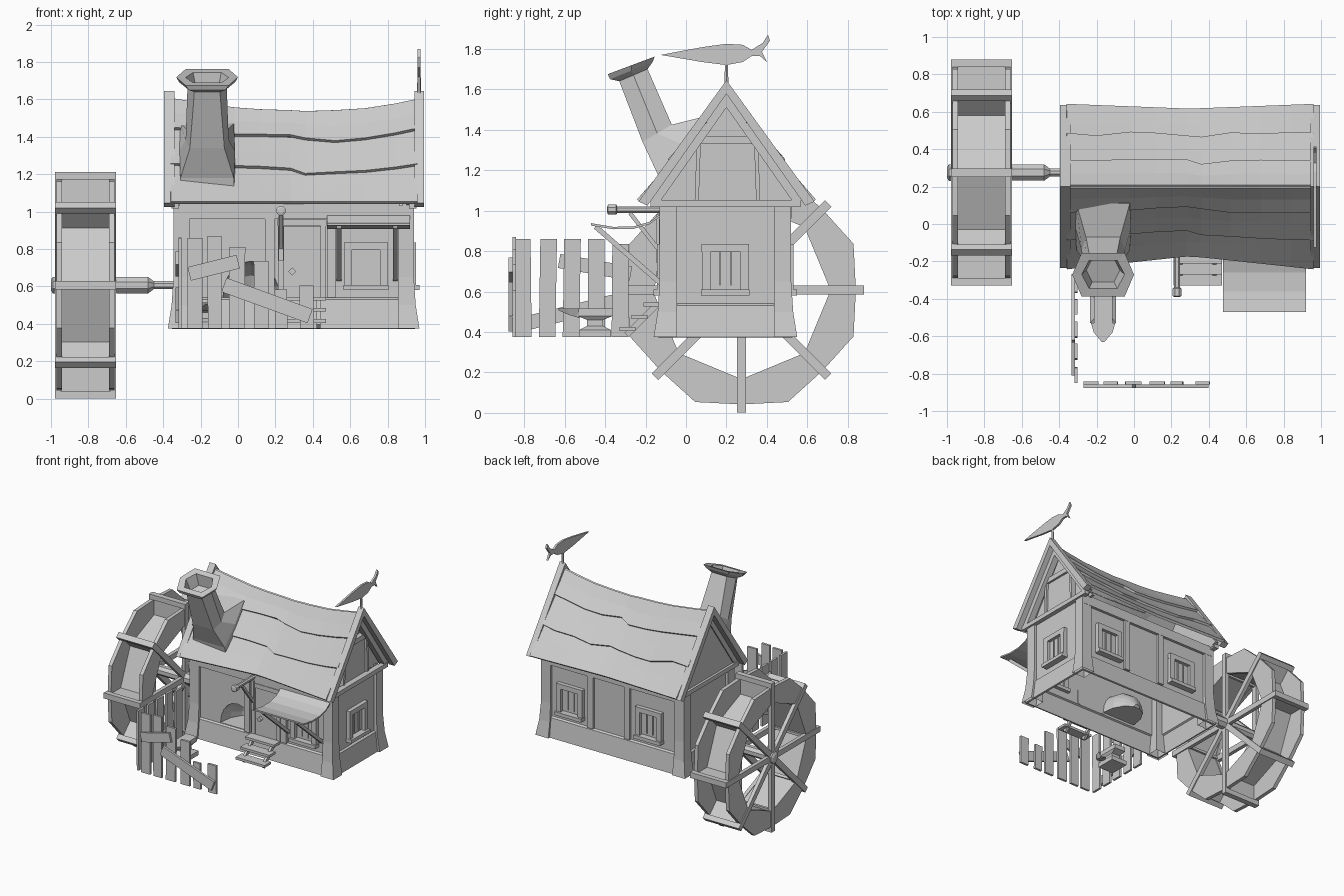
import bpy, bmesh, math, random
from mathutils import Vector, Matrix

if "Cube" in bpy.data.objects:
    bpy.data.objects.remove(bpy.data.objects["Cube"])

random.seed(4)
rad = math.radians


def add(name, bm):
    bmesh.ops.remove_doubles(bm, verts=bm.verts, dist=1e-5)
    bmesh.ops.recalc_face_normals(bm, faces=bm.faces)
    me = bpy.data.meshes.new(name)
    bm.to_mesh(me)
    bm.free()
    ob = bpy.data.objects.new(name, me)
    bpy.context.collection.objects.link(ob)
    return ob


def boxes(name, items, base=Matrix()):
    """items: (centre, size[, rotation degrees about], axis)"""
    bm = bmesh.new()
    for c, s, *r in items:
        rot = Matrix.Rotation(rad(r[1]), 4, r[0]) if r else Matrix()
        m = base @ Matrix.Translation(c) @ rot @ Matrix.Diagonal((*s, 1))
        bmesh.ops.create_cube(bm, size=1, matrix=m)
    return add(name, bm)


def loft(name, rings, caps=True):
    bm = bmesh.new()
    vs = [[bm.verts.new(p) for p in r] for r in rings]
    n = len(rings[0])
    for a, b in zip(vs, vs[1:]):
        for i in range(n):
            bm.faces.new((a[i], a[(i + 1) % n], b[(i + 1) % n], b[i]))
    if caps:
        bm.faces.new(vs[0])
        bm.faces.new(vs[-1])
    return add(name, bm)


def prism(name, pts, x0, x1):
    return loft(name, [[(x, y, z) for y, z in pts] for x in (x0, x1)])


def turned(name, sections, n=8, base=Matrix()):
    """sections: (distance along local x, radius)"""
    return loft(name, [[base @ Vector((x, r * math.cos(2 * math.pi * (i + .5) / n), r * math.sin(2 * math.pi * (i + .5) / n)))
                        for i in range(n)] for x, r in sections])


def rect(x0, x1, y0, y1, z, f=0):
    return [(x0 - f, y0 - f, z), (x1 + f, y0 - f, z), (x1 + f, y1 + f, z), (x0 - f, y1 + f, z)]


# House walls: open-bottomed shell with flared skirting and a hearth arch
walls = loft("walls", [rect(-.325, .92, -.11, .5, z, f) for z, f in
                       ((.375, .032), (.53, .014), (.54, 0), (1.05, 0))], caps=False)
sol = walls.modifiers.new("thickness", 'SOLIDIFY')
sol.thickness = .02
arch = [(.07 + .15 * math.cos(math.pi * i / 10), .545 + .19 * math.sin(math.pi * i / 10)) for i in range(11)]
cutter = loft("arch_cutter", [[(x, y, z) for x, z in arch] for y in (-.3, 0)])
cutter.hide_render = True
cut = walls.modifiers.new("arch", 'BOOLEAN')
cut.operation, cut.object = 'DIFFERENCE', cutter
dg = bpy.context.evaluated_depsgraph_get()
baked = bpy.data.meshes.new_from_object(walls.evaluated_get(dg))
walls.modifiers.clear()
walls.data = baked
bpy.data.objects.remove(cutter)
loft("hearth_pocket", [[(.07 + (x - .07) * k, y, .545 + (z - .545) * k) for x, z in arch]
                       for y, k in ((-.1, 1), (0, .9), (.08, .6), (.12, .15))], caps=False)

# Corner posts, open underneath like the walls
for sx, X in ((-1, -.345), (1, .94)):
    for sy, Y in ((-1, -.13), (1, .52)):
        rings = []
        for z, f in ((.375, .03), (.5, .01), (.65, 0), (1.04, 0)):
            x, y = X + sx * f, Y + sy * f
            rings.append([(x, y, z), (X - sx * .085, y, z), (X - sx * .085, Y - sy * .085, z), (x, Y - sy * .085, z)])
        loft("corner_post", rings, caps=False)

# Wall timbers
boxes("wall_timbers", [((x, y, .79), (.05, .03, .5)) for x in (.17, .5) for y in (-.115, .505)]
      + [((.3, y, 1.0), (1.26, .04, .08)) for y in (-.112, .502)]
      + [((x, .195, 1.035), (.04, .74, .035)) for x in (-.335, .935)])


# Windows
def window(x, y, ang):
    m = Matrix.Translation((x, y, .715)) @ Matrix.Rotation(rad(ang), 4, 'Z')
    parts = [((0, 0, -.12), (.24, .09, .028)), ((0, 0, .1), (.235, .055, .04)), ((0, .005, 0), (.16, .012, .2))]
    parts += [((s * .096, 0, 0), (.042, .055, .22)) for s in (-1, 1)]
    parts += [((s * .027, 0, 0), (.006, .018, .17)) for s in (-1, 1)]
    boxes("window", parts, m)


window(.685, -.115, 0)
window(.925, .195, 90)
window(.68, .505, 180)
window(-.03, .505, 180)

# Door, knob and steps
boxes("door", [((.335, -.112, .73), (.23, .02, .38))] + [((x, -.115, .74), (.03, .035, .42)) for x in (.23, .455)]
      + [((.342, -.115, .94), (.26, .035, .035))])
boxes("door_knob", [((.29, -.13, .68), (.03, .03, .03), 'Y', 45)])
boxes("steps", [((.34, -.17 - .06 * i, .535 - .06 * i), (.26, .08, .02)) for i in range(3)]
      + [((x, -.22, .46), (.02, .21, .03), 'X', 45) for x in (.25, .43)])

# Roof: three overlapping ragged courses on each sagging slope
xs = [-.36, -.2, -.02, .12, .28, .36, .52, .68, .84, .96]
ridge = [1.61, 1.585, 1.56, 1.55, 1.545, 1.54, 1.545, 1.555, 1.58, 1.605]
for side, sag in ((-1, .07), (1, .025)):
    for c, (t0, t1) in enumerate(((0, .3), (.27, .64), (.6, 1))):
        bm = bmesh.new()
        cols = []
        for x, rz in zip(xs, ridge):
            mid = 1 - abs((x - .3) / .66)
            tl = t1 + (random.uniform(-.04, .04) * min(1, 3 * mid) if t1 < 1 else 0)
            col = []
            for k in range(3):
                t = t0 + (tl - t0) * k / 2
                lift = -.014 + .01 * k
                y = .2 + side * (t * (.43 - sag * mid) + lift * .8 * (t > 0))
                z = rz + (1.045 - rz) * t + lift * .6 - .015 * mid * math.sin(math.pi * t)
                col.append(bm.verts.new((x, y, z)))
            cols.append(col)
        for a, b in zip(cols, cols[1:]):
            for k in range(2):
                bm.faces.new((a[k], b[k], b[k + 1], a[k + 1]))
        ob = add("roof_course", bm)
        s = ob.modifiers.new("thickness", 'SOLIDIFY')
        s.thickness, s.offset = .02, 0


# Gable boards and gable walls
def chevron(top, w, low, d):
    return [(.2, top), (.2 + w, low), (.2 + w - d, low - .02), (.2, top - d * 1.5), (.2 - w + d, low - .02), (.2 - w, low)]


prism("bargeboard_right", chevron(1.645, .435, 1.045, .045), .945, .995)
prism("bargeboard_left", chevron(1.645, .435, 1.045, .045), -.395, -.34)
prism("gable_frame_right", chevron(1.585, .385, 1.055, .05), .9, .95)
prism("gable_frame_left", chevron(1.585, .385, 1.055, .05), -.345, -.31)
tri = [(-.16, 1.03), (.56, 1.03), (.2, 1.56)]
prism("gable_wall_left", tri, -.335, -.31)
prism("gable_wall_right", tri, .86, .88)
boxes("loft_hatch", [((.9, .205, 1.35), (.04, .27, .04)), ((.89, .205, 1.19), (.025, .28, .3))]
      + [((.9, .205 + s * .147, 1.19), (.04, .02, .32), 'X', s * 2) for s in (-1, 1)])


# Leaning six-sided chimney: (front y, z, back y, z, half width, squareness)
def hexring(fy, fz, by, bz, hw, sq=.5):
    r = []
    for i in range(6):
        a = i * math.pi / 3
        k = math.sin(a) / math.sin(math.pi / 3) * .5 + .5
        w = 1 if i % 3 == 0 else sq
        r.append((-.165 + hw * w * (1 if math.cos(a) > 0 else -1), fy + (by - fy) * k, fz + (bz - fz) * k))
    return r


loft("chimney", [hexring(*p) for p in (
    (-.12, 1.1, .12, 1.42, .15, .97), (-.14, 1.18, .11, 1.47, .15, .95), (-.215, 1.34, -.07, 1.425, .115, .8),
    (-.33, 1.64, -.19, 1.70, .105, .65), (-.375, 1.65, -.165, 1.735, .15, .65), (-.387, 1.675, -.155, 1.762, .165, .7),
    (-.345, 1.69, -.195, 1.745, .115, .65), (-.31, 1.6, -.185, 1.65, .09, .65))])

# Weather vane
turned("vane_pole", [(1.58, .012), (1.72, .009)], 6, Matrix.Translation((.968, .2, 0)) @ Matrix.Rotation(rad(-90), 4, 'Y'))
prism("vane_bird", [(-.125, 1.77), (-.02, 1.79), (.09, 1.81), (.2, 1.825), (.28, 1.82), (.325, 1.795), (.38, 1.83),
                    (.405, 1.87), (.415, 1.84), (.375, 1.785), (.385, 1.765), (.4, 1.735), (.365, 1.765), (.325, 1.765),
                    (.28, 1.735), (.2, 1.72), (.08, 1.735)], .96, .976)

# Awning with struts
top = [(-.11, .995), (-.18, .945), (-.26, .922), (-.36, .92), (-.47, .938)]
aw = prism("awning", top + [(y, z - .012) for y, z in reversed(top)], .475, .92)
boxes("awning_struts", [((x, -.285, .78), (.025, .43, .025), 'X', -41) for x in (.54, .84)])

# Lamp arm beside the door
turned("lamp_arm", [(.1, .018), (.34, .018), (.345, .027), (.385, .027), (.39, .015)], 8,
       Matrix.Translation((.23, 0, 1.005)) @ Matrix.Rotation(rad(-90), 4, 'Z'))
boxes("lamp_brace", [((.23, -.2, .89), (.02, .02, .25), 'X', 38), ((.23, -.135, .86), (.025, .02, .24))])

# Water wheel
CY, CZ = .275, .607


def ring_pt(x, k, r):
    return (x, CY + r * math.cos(k * math.pi / 8), CZ + r * math.sin(k * math.pi / 8))


def band(name, x0, x1, ro, ri):
    o = [ro if k % 2 == 0 else ro * 1.06 for k in range(16)]
    n = [ri if k % 2 == 0 else ri * math.cos(math.pi / 8) for k in range(16)]
    prof = ((x0, o), (x1, o), (x1, n), (x0, n), (x0, o))
    return loft(name, [[ring_pt(x, k, r[k]) for k in range(16)] for x, r in prof], caps=False)


band("wheel_rim", -.97, -.94, .565, .44)
band("wheel_rim", -.69, -.66, .565, .44)
loft("wheel_floor", [[ring_pt(x, 2 * k, .445) for k in range(8)] for x in (-.945, -.685)], caps=False)
hub = Matrix.Translation((0, CY, CZ))
for k in range(8):
    boxes("wheel_spoke", [((x, .305, 0), (.03, .6, .045)) for x in (-.963, -.667)]
          + [((-.815, .585, 0), (.325, .04, .045)), ((-.815, .5, 0), (.27, .15, .02))],
          hub @ Matrix.Rotation(k * math.pi / 4, 4, 'X'))
turned("axle", [(-1, .03), (-.99, .048), (-.95, .048), (-.94, .04), (-.66, .04), (-.65, .047), (-.48, .047), (-.45, .023), (-.31, .023)], 8, hub)

# Crooked fence
front = [(-.23, .08, .86), (-.125, .075, .87), (-.005, .085, .81), (.125, .08, .735), (.23, .065, .585), (.367, .075, .605)]
boxes("fence_front", [((x, -.85, (.375 + h) / 2), (w, .018, h - .375), 'Y', random.uniform(-2, 2)) for x, w, h in front]
      + [((-.13, -.868, .7), (.27, .018, .075), 'Y', -14), ((.155, -.868, .525), (.49, .018, .08), 'Y', 20)])
boxes("fence_side", [((-.31, y, .375 + h / 2), (.018, .082, h), 'X', random.uniform(-1, 1)) for y, h in
                     ((-.807, .485), (-.683, .485), (-.565, .485), (-.443, .485), (-.325, .46))]
      + [((-.325, -.56, .5), (.018, .5, .07), 'X', 14), ((-.325, -.45, .72), (.018, .36, .07), 'X', -10)])

# Anvil
loft("anvil_body", [rect(-.165 - w, -.165 + w, -.45 - d, -.45 + d, z) for z, w, d in
                    ((.375, .07, .08), (.41, .07, .08), (.43, .035, .04), (.46, .035, .04), (.48, .05, .09), (.515, .05, .09))])
loft("anvil_horn", [[(-.165 + w * sx, y, z) for sx, z in ((-1, .515), (1, .515), (.7, b), (-.7, b))]
                    for y, w, b in ((-.53, .065, .47), (-.58, .05, .485), (-.63, .008, .507))])
